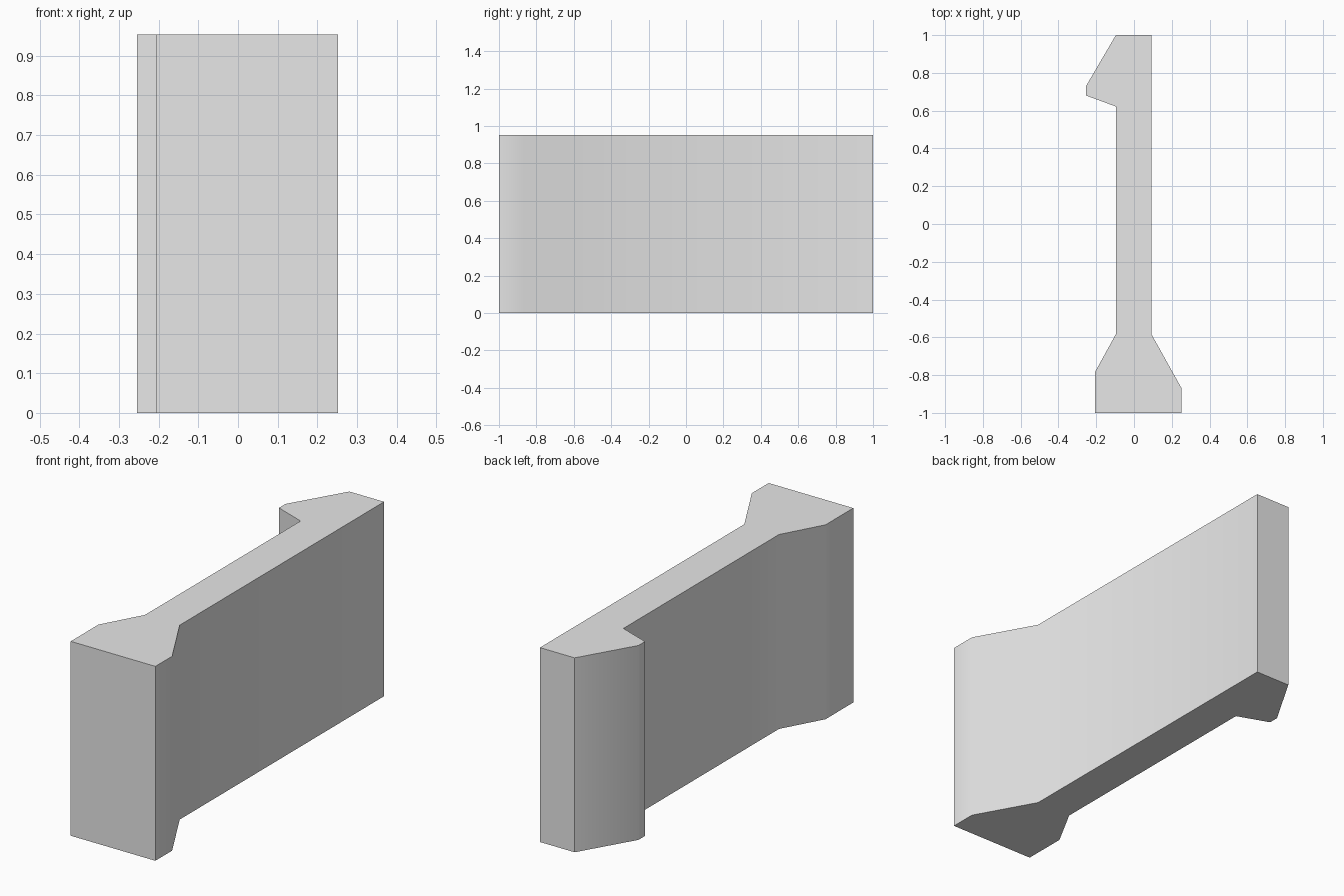
import bpy
import bmesh
import math

cube = bpy.data.objects.get("Cube")
if cube:
    bpy.data.objects.remove(cube, do_unlink=True)

HEIGHT = 0.953

# Plan outline of the bar: wide foot, straight web, hooked head
OUTLINE = [
    (-0.207, -1.0), (0.252, -1.0), (0.252, -0.87), (0.092, -0.583),
    (0.092, 1.0), (-0.096, 1.0), (-0.254, 0.73), (-0.254, 0.68),
    (-0.096, 0.622), (-0.096, -0.583), (-0.207, -0.785),
]

# Plain grey material
grey = bpy.data.materials.new("plain grey")
grey.use_nodes = True
colour = (0.8, 0.8, 0.8, 1.0)
grey.diffuse_color = colour
grey.node_tree.nodes["Principled BSDF"].inputs["Base Color"].default_value = colour

# Extrude the outline straight up
bm = bmesh.new()
base = bm.faces.new([bm.verts.new((x, y, 0)) for x, y in OUTLINE])
extruded = bmesh.ops.extrude_face_region(bm, geom=[base], use_keep_orig=True)
top = [v for v in extruded["geom"] if isinstance(v, bmesh.types.BMVert)]
bmesh.ops.translate(bm, verts=top, vec=(0, 0, HEIGHT))
bmesh.ops.recalc_face_normals(bm, faces=bm.faces)
mesh = bpy.data.meshes.new("hooked_bar")
bm.to_mesh(mesh)
bm.free()
mesh.materials.append(grey)

bar = bpy.data.objects.new("hooked_bar", mesh)
bpy.context.collection.objects.link(bar)

# Soft shading across the shallow bends, sharp elsewhere
bpy.ops.object.select_all(action="DESELECT")
bar.select_set(True)
bpy.context.view_layer.objects.active = bar
bpy.ops.object.shade_smooth_by_angle(angle=math.radians(40))
